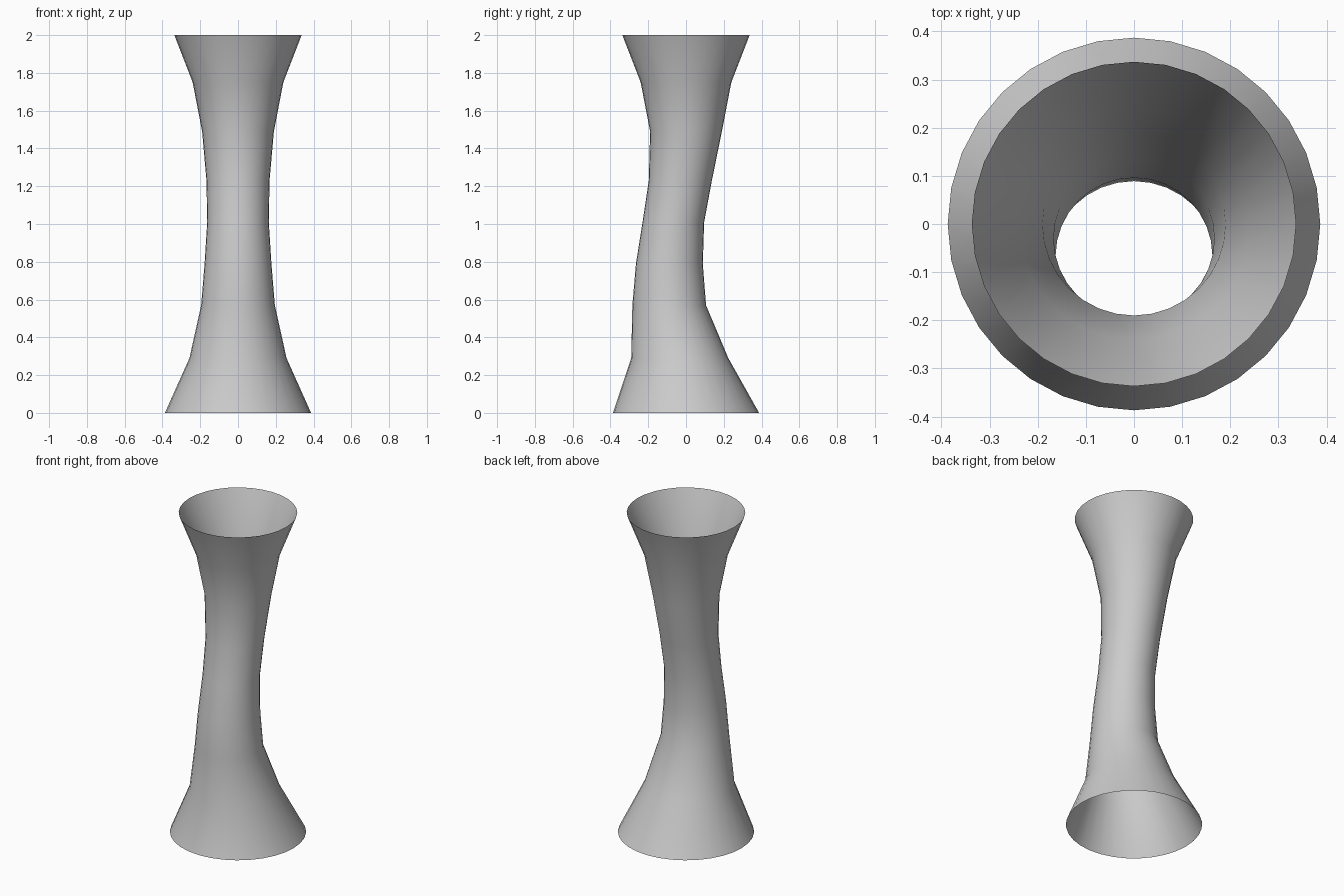
import bpy, bmesh
from math import sin, cos, tau

if "Cube" in bpy.data.objects:
    bpy.data.objects.remove(bpy.data.objects["Cube"])

SIDES = 32
# Rings from foot to rim: height, radius, centre offset in y
RINGS = [
    (0.00, 0.387, 0.0),
    (0.29, 0.257, -0.033),
    (0.57, 0.195, -0.089),
    (0.79, 0.177, -0.088),
    (1.01, 0.163, -0.067),
    (1.23, 0.167, -0.030),
    (1.49, 0.190, 0.0),
    (1.75, 0.240, 0.0),
    (2.00, 0.337, 0.0),
]

# Open flared tube, lofted through the rings
bm = bmesh.new()
loops = [[bm.verts.new((r * cos(tau * i / SIDES), y + r * sin(tau * i / SIDES), z))
          for i in range(SIDES)] for z, r, y in RINGS]
for low, high in zip(loops, loops[1:]):
    for i in range(SIDES):
        j = (i + 1) % SIDES
        bm.faces.new((low[i], low[j], high[j], high[i])).smooth = True

mesh = bpy.data.meshes.new("flared_tube")
bm.to_mesh(mesh)
bm.free()
tube = bpy.data.objects.new("flared_tube", mesh)
bpy.context.collection.objects.link(tube)
